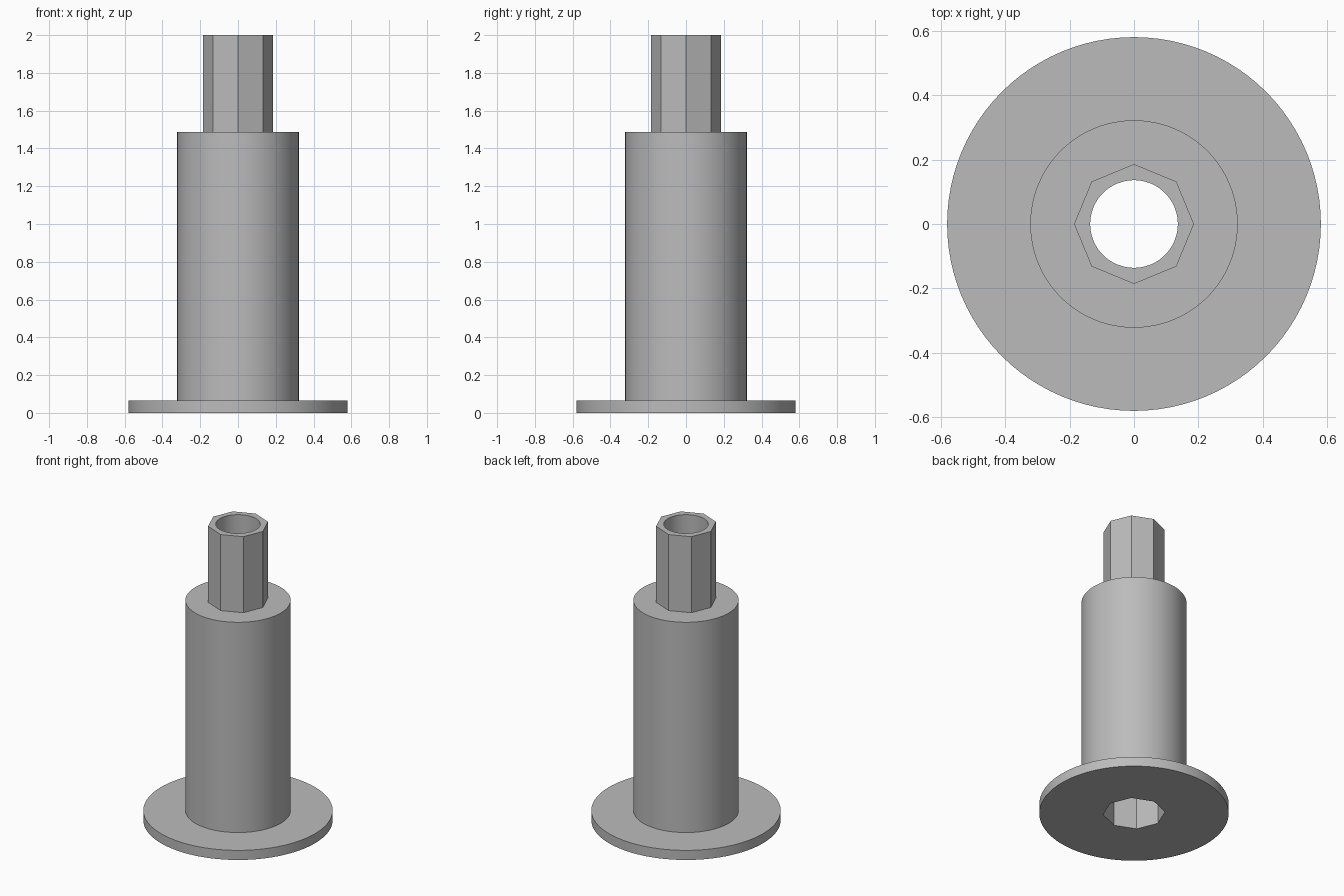
import bpy, bmesh
from math import sin, cos, pi

if "Cube" in bpy.data.objects:
    bpy.data.objects.remove(bpy.data.objects["Cube"])

SEGMENTS = 96

# Single grey plastic
grey = bpy.data.materials.new("plain grey")
grey.use_nodes = True
colour = (0.5, 0.5, 0.5, 1)
grey.diffuse_color = colour
grey.node_tree.nodes["Principled BSDF"].inputs["Base Color"].default_value = colour


def ring(bm, radius, z, octagon):
    """Ring of points on a circle, or on an octagon with corners on the axes."""
    points = []
    for i in range(SEGMENTS):
        a = 2 * pi * i / SEGMENTS
        r = radius
        if octagon:
            r *= cos(pi / 8) / cos(a % (pi / 4) - pi / 8)
        points.append(bm.verts.new((r * cos(a), r * sin(a), z)))
    return points


def closed_lathe(name, profile):
    bm = bmesh.new()
    rings = [ring(bm, *step) for step in profile]
    for lower, upper in zip(rings, rings[1:] + rings[:1]):
        for i in range(SEGMENTS):
            j = (i + 1) % SEGMENTS
            bm.faces.new((lower[i], lower[j], upper[j], upper[i]))
    bmesh.ops.recalc_face_normals(bm, faces=bm.faces)
    mesh = bpy.data.meshes.new(name)
    bm.to_mesh(mesh)
    bm.free()
    mesh.materials.append(grey)
    obj = bpy.data.objects.new(name, mesh)
    bpy.context.collection.objects.link(obj)
    return obj


BORE, TIP, SOCKET = 0.136, 0.186, 0.19
FLANGE_TOP, SHOULDER, SOCKET_TOP = 0.065, 1.486, 0.53

# Flanged sleeve with an octagonal tip, a round bore and an octagonal socket
spindle = closed_lathe("flanged_spindle", [
    (SOCKET, 0, True),
    (0.58, 0, False), (0.58, FLANGE_TOP, False),
    (0.322, FLANGE_TOP, False), (0.322, SHOULDER, False),
    (TIP, SHOULDER, True), (TIP, 2, True),
    (BORE, 2, False), (BORE, SOCKET_TOP, False),
    (SOCKET, SOCKET_TOP, True),
])

bpy.ops.object.select_all(action="DESELECT")
spindle.select_set(True)
bpy.context.view_layer.objects.active = spindle
bpy.ops.object.shade_smooth_by_angle(angle=pi / 6)
